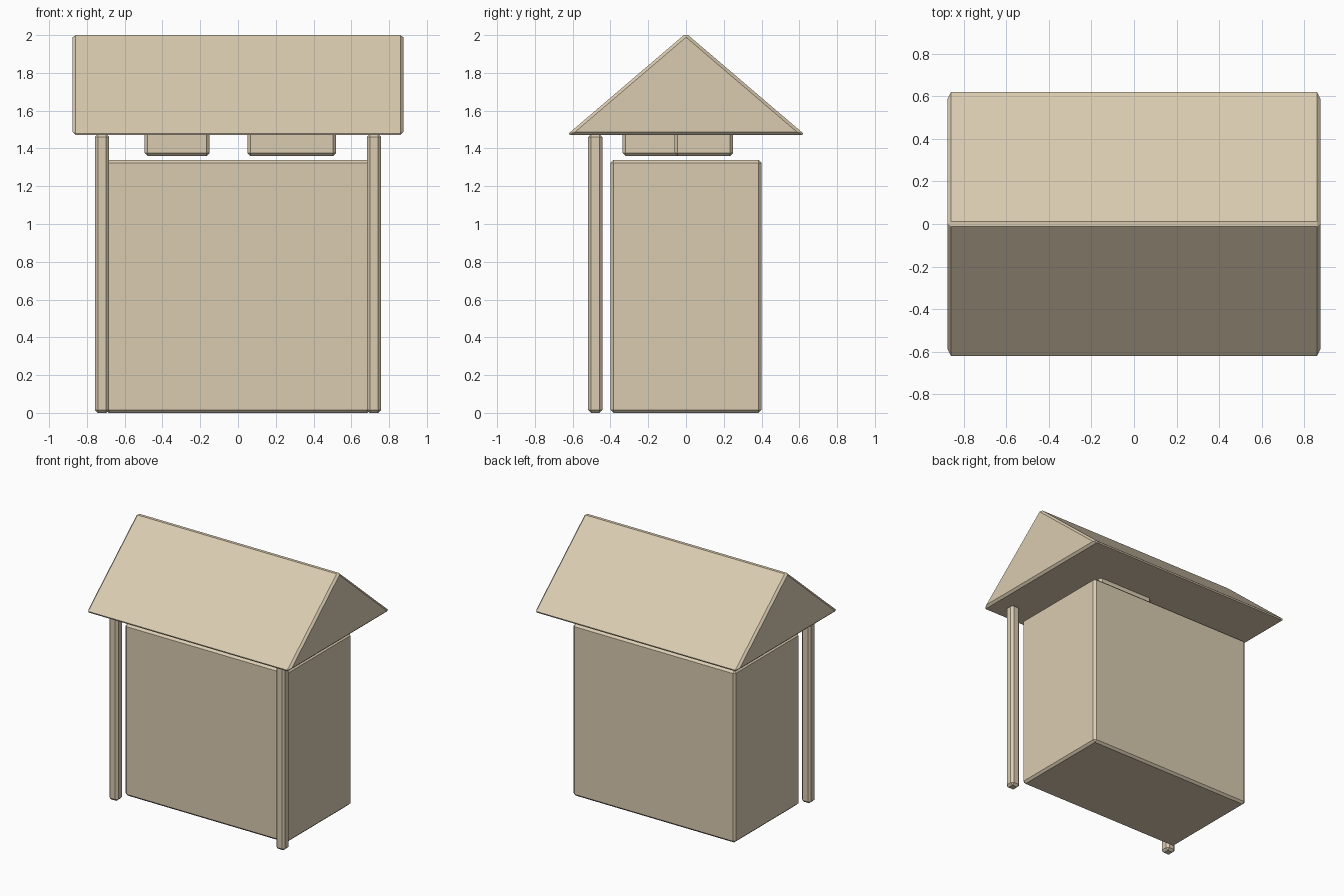
import bpy
import bmesh

if "Cube" in bpy.data.objects:
    bpy.data.objects.remove(bpy.data.objects["Cube"], do_unlink=True)

BEVEL = 0.016

# One sandy colour for everything
sand = bpy.data.materials.new("sand")
sand.use_nodes = True
colour = (0.70, 0.60, 0.44, 1.0)
sand.diffuse_color = colour
sand.node_tree.nodes["Principled BSDF"].inputs["Base Color"].default_value = colour


def prism(name, profile, x0, x1):
    """Extrude a (y, z) profile along x and chamfer its edges."""
    bm = bmesh.new()
    face = bm.faces.new([bm.verts.new((x0, y, z)) for y, z in profile])
    side = bmesh.ops.extrude_face_region(bm, geom=[face])
    moved = [v for v in side["geom"] if isinstance(v, bmesh.types.BMVert)]
    bmesh.ops.translate(bm, verts=moved, vec=(x1 - x0, 0, 0))
    bmesh.ops.recalc_face_normals(bm, faces=bm.faces[:])
    mesh = bpy.data.meshes.new(name)
    bm.to_mesh(mesh)
    bm.free()
    mesh.materials.append(sand)
    obj = bpy.data.objects.new(name, mesh)
    bpy.context.collection.objects.link(obj)
    chamfer = obj.modifiers.new("chamfer", "BEVEL")
    chamfer.width = BEVEL
    chamfer.segments = 1
    chamfer.limit_method = "ANGLE"
    return obj


def box(name, x, y, z):
    """Chamfered box from (min, max) pairs."""
    return prism(name, [(y[0], z[0]), (y[1], z[0]), (y[1], z[1]), (y[0], z[1])], *x)


# Main block
box("body", (-0.70, 0.70), (-0.40, 0.40), (0, 1.34))

# Front posts under the eave
for side, label in ((1, "left"), (-1, "right")):
    centre = side * 0.72
    box("front_post_" + label, (centre - 0.038, centre + 0.038), (-0.518, -0.442), (0, 1.476))

# Gabled roof
prism("roof", [(-0.632, 1.47), (0.632, 1.47), (0, 2.01)], -0.875, 0.875)

# Blocks hanging below the roof
box("hanging_block_right", (-0.495, -0.15), (-0.335, -0.03), (1.36, 1.54))
box("hanging_block_left", (0.05, 0.52), (-0.06, 0.25), (1.36, 1.54))
